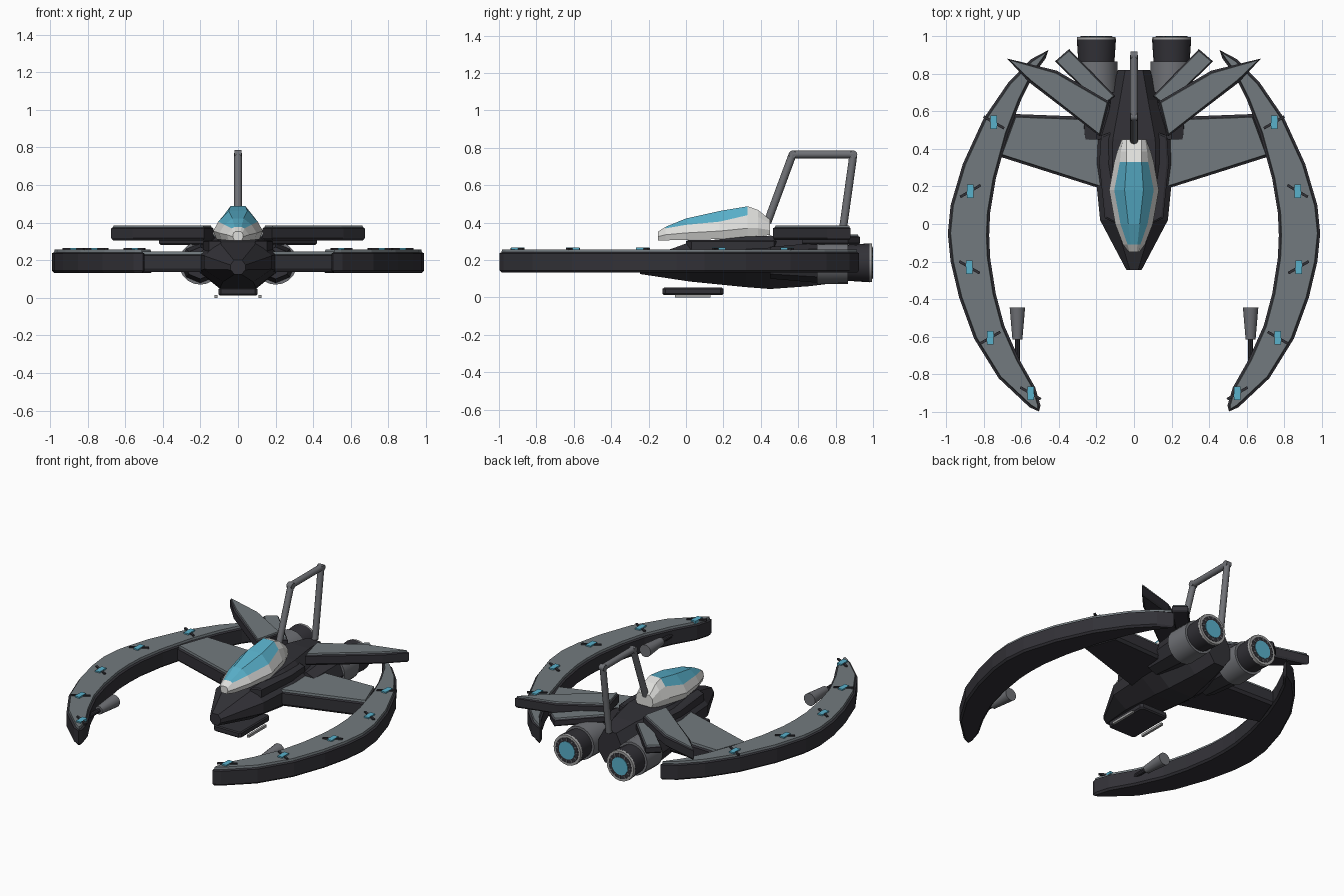
import bpy, bmesh, math
from mathutils import Vector

if "Cube" in bpy.data.objects:
    bpy.data.objects.remove(bpy.data.objects["Cube"])


def material(name, rgb):
    m = bpy.data.materials.new(name)
    m.diffuse_color = (*rgb, 1)
    m.use_nodes = True
    m.node_tree.nodes["Principled BSDF"].inputs["Base Color"].default_value = m.diffuse_color
    return m


DARK = material("dark hull", (0.032, 0.031, 0.038))
GREY = material("grey panel", (0.17, 0.195, 0.21))
TEAL = material("teal glass", (0.10, 0.44, 0.60))
WHITE = material("white shell", (0.74, 0.74, 0.72))
LIGHT = material("light grey metal", (0.36, 0.36, 0.36))
STEEL = material("steel grey", (0.16, 0.165, 0.18))


def finish(name, bm, mats, mirror=False, smooth=False):
    bmesh.ops.recalc_face_normals(bm, faces=bm.faces)
    me = bpy.data.meshes.new(name)
    bm.to_mesh(me)
    bm.free()
    for m in mats:
        me.materials.append(m)
    ob = bpy.data.objects.new(name, me)
    bpy.context.collection.objects.link(ob)
    if smooth:
        for p in me.polygons:
            p.use_smooth = True
        me.set_sharp_from_angle(angle=math.radians(35))
    if mirror:
        ob.modifiers.new("mirror", "MIRROR")
    return ob


def slab(name, outline, z0, z1, rim=0.012, plate=0.015, mirror=True):
    """Dark chamfered slab with a raised grey plate on top."""
    bm = bmesh.new()
    low = [bm.verts.new((x, y, z0)) for x, y in outline]
    high = [bm.verts.new((x, y, z1)) for x, y in outline]
    n = len(outline)
    for i in range(n):
        j = (i + 1) % n
        bm.faces.new((low[i], low[j], high[j], high[i]))
    bottom, top = bm.faces.new(low[::-1]), bm.faces.new(high)
    bmesh.ops.recalc_face_normals(bm, faces=bm.faces)
    bmesh.ops.inset_region(bm, faces=[bottom], thickness=rim, depth=rim)
    bmesh.ops.inset_region(bm, faces=[top], thickness=rim, depth=0.006)
    if plate:
        sides = bmesh.ops.inset_region(bm, faces=[top], thickness=0.003, depth=plate)
        for f in sides["faces"] + [top]:
            f.material_index = 1
    return finish(name, bm, [DARK, GREY], mirror)


def loft(name, sections, mats, rule=None):
    """Closed skin through rings of points."""
    bm = bmesh.new()
    rings = [[bm.verts.new(p) for p in s] for s in sections]
    n = len(rings[0])
    for k in range(len(rings) - 1):
        for i in range(n):
            j = (i + 1) % n
            f = bm.faces.new((rings[k][i], rings[k][j], rings[k + 1][j], rings[k + 1][i]))
            if rule:
                f.material_index = rule(k, i)
    bm.faces.new(rings[0])
    bm.faces.new(rings[-1])
    return finish(name, bm, mats)


def tube(name, a, b, r1, r2, mat, mirror=False, segs=16):
    a, b = Vector(a), Vector(b)
    d = b - a
    bm = bmesh.new()
    bmesh.ops.create_cone(bm, cap_ends=True, segments=segs, radius1=r1, radius2=r2, depth=d.length)
    bm.transform(d.to_track_quat('Z', 'Y').to_matrix().to_4x4())
    bmesh.ops.translate(bm, verts=bm.verts, vec=(a + b) / 2)
    return finish(name, bm, [mat], mirror, True)


def box(name, centre, size, mat, angle=0, axis='Z', mirror=True):
    bm = bmesh.new()
    bmesh.ops.create_cube(bm, size=1)
    bmesh.ops.scale(bm, verts=bm.verts, vec=size)
    ob = finish(name, bm, [mat])
    ob.location = centre
    ob.rotation_euler['XYZ'.index(axis)] = angle
    if mirror:
        twin = ob.copy()
        twin.name = name + "_mirrored"
        twin.location.x *= -1
        twin.rotation_euler = [ob.rotation_euler[0], -ob.rotation_euler[1], -ob.rotation_euler[2]]
        bpy.context.collection.objects.link(twin)


# Hull
def hull_ring(y, w, zb, zt):
    h = zt - zb
    half = [(0.45 * w, zb), (w, zb + 0.32 * h), (w, zb + 0.66 * h), (0.55 * w, zt)]
    return [(x, y, z) for x, z in half] + [(-x, y, z) for x, z in half[::-1]]


loft("hull", [hull_ring(*s) for s in (
    (-0.245, 0.04, 0.125, 0.20), (0.02, 0.18, 0.085, 0.295), (0.32, 0.21, 0.055, 0.325),
    (0.45, 0.205, 0.045, 0.33), (0.66, 0.135, 0.06, 0.32), (0.82, 0.085, 0.08, 0.30))], [DARK])
slab("shoulder_ridge", [(0.09, 0.0), (0.155, 0.03), (0.185, 0.32), (0.175, 0.47), (0.09, 0.5)],
     0.24, 0.30, plate=0)


# Cockpit shell with glass canopy
def cockpit_ring(y, w0, z0, w1, z1, w2, z2, w3, z3):
    half = [(w0, z0), (w1, z1), (w2, z2), (w3, z3)]
    return [(x, y, z) for x, z in half] + [(-x, y, z) for x, z in half[::-1]]


loft("cockpit", [cockpit_ring(*s) for s in (
    (-0.15, 0.02, 0.305, 0.028, 0.325, 0.024, 0.345, 0.015, 0.352),
    (-0.11, 0.05, 0.305, 0.058, 0.335, 0.034, 0.369, 0.018, 0.377),
    (0.0, 0.085, 0.308, 0.10, 0.345, 0.072, 0.388, 0.03, 0.422),
    (0.18, 0.115, 0.312, 0.132, 0.355, 0.105, 0.405, 0.05, 0.462),
    (0.33, 0.095, 0.32, 0.105, 0.37, 0.075, 0.44, 0.04, 0.487),
    (0.385, 0.08, 0.325, 0.09, 0.37, 0.07, 0.43, 0.04, 0.468),
    (0.45, 0.055, 0.335, 0.065, 0.36, 0.06, 0.395, 0.04, 0.415))],
    [WHITE, TEAL], lambda k, i: int(1 <= k <= 3 and i in (2, 3, 4)))

# Ring arms
OUTER = [(0.455, 0.925), (0.55, 0.875), (0.67, 0.75), (0.80, 0.56), (0.91, 0.32), (0.975, 0.1),
         (0.99, -0.05), (0.975, -0.2), (0.93, -0.39), (0.85, -0.61), (0.72, -0.82),
         (0.555, -0.975), (0.505, -0.997)]
INNER = [(0.497, -0.965), (0.525, -0.87), (0.61, -0.72), (0.69, -0.54), (0.735, -0.37),
         (0.765, -0.18), (0.77, -0.06), (0.765, 0.06), (0.735, 0.24), (0.67, 0.48),
         (0.60, 0.66), (0.53, 0.80), (0.47, 0.88)]
slab("ring_arm", OUTER + INNER, 0.145, 0.236)

# Wings, fins
slab("wing", [(0.12, 0.17), (0.72, 0.36), (0.64, 0.585), (0.12, 0.565)], 0.155, 0.225, rim=0.018)
slab("upper_fin", [(0.13, 0.65), (0.18, 0.465), (0.56, 0.755), (0.675, 0.88), (0.41, 0.815)],
     0.318, 0.369, plate=0.01)
slab("lower_fin", [(0.10, 0.68), (0.17, 0.62), (0.42, 0.865), (0.345, 0.93)],
     0.29, 0.322, rim=0.008, plate=0.008)

# Clips on the ring arms
for i, (x, y) in enumerate([(0.745, 0.54), (0.87, 0.175), (0.875, -0.23), (0.765, -0.605), (0.55, -0.9)]):
    box("clip_block", (x, y, 0.257), (0.035, 0.072, 0.018), TEAL)
    box("clip_rod", (x, y, 0.259), (0.125, 0.014, 0.012), DARK, math.radians(30 if i % 2 == 0 else -30))

# Engines
EX, EZ = 0.2, 0.185


def engine(name, y0, y1, r0, r1, mat, segs=20):
    tube(name, (EX, y0, EZ), (EX, y1, EZ), r0, r1, mat, True, segs)


engine("engine_pod", 0.45, 0.72, 0.085, 0.108, DARK, 8)
engine("engine_collar", 0.70, 0.865, 0.115, 0.112, STEEL)
engine("engine_nozzle", 0.86, 0.98, 0.096, 0.104, DARK)
engine("engine_rim", 0.978, 0.995, 0.104, 0.102, LIGHT)
engine("engine_face", 0.98, 0.997, 0.086, 0.086, DARK)
engine("engine_glow", 0.98, 1.0, 0.06, 0.06, TEAL)
for k in range(12):
    a = k * math.tau / 12
    box("nozzle_vane", (EX + 0.074 * math.cos(a), 0.997, EZ - 0.074 * math.sin(a)),
        (0.018, 0.006, 0.008), STEEL, a, 'Y')

# Roof handle
HANDLE = [(0, 0.435, 0.40), (0, 0.57, 0.765), (0, 0.895, 0.765), (0, 0.83, 0.30)]
for a, b in zip(HANDLE, HANDLE[1:]):
    tube("roof_handle", a, b, 0.021, 0.021, STEEL, segs=12)
for p in HANDLE[1:3]:
    tube("handle_joint", (-0.019, p[1], p[2]), (0.019, p[1], p[2]), 0.021, 0.021, STEEL, segs=12)

# Arm guns
tube("gun_rod", (0.62, -0.76, 0.2), (0.62, -0.6, 0.2), 0.014, 0.014, DARK, True, 10)
tube("gun_barrel", (0.62, -0.615, 0.2), (0.62, -0.445, 0.2), 0.027, 0.042, STEEL, True, 14)

# Belly skid
slab("skid_plate", [(-0.105, -0.11), (-0.09, -0.125), (0.09, -0.125), (0.105, -0.11),
                    (0.105, 0.185), (0.09, 0.2), (-0.09, 0.2), (-0.105, 0.185)],
     0.02, 0.046, rim=0.008, plate=0, mirror=False)
box("skid_rail", (0.117, 0.035, 0.008), (0.016, 0.19, 0.016), LIGHT)
